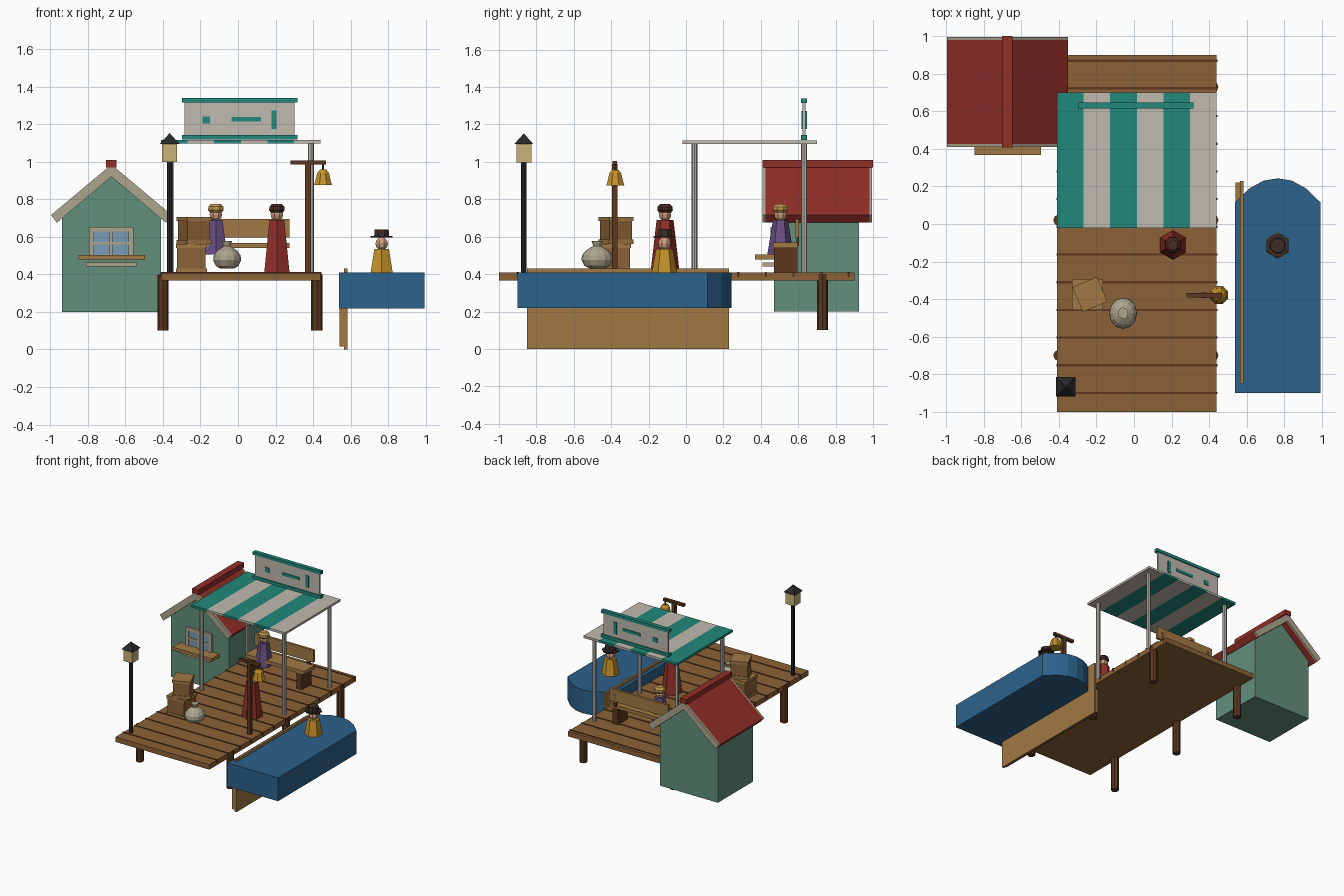
import bpy, bmesh, math
from mathutils import Matrix, Vector

if "Cube" in bpy.data.objects:
    bpy.data.objects.remove(bpy.data.objects["Cube"])

mats = {}

def paint(ob, rgb):
    """Assign a shared material from an 0-255 colour."""
    if rgb not in mats:
        m = bpy.data.materials.new("paint_%d" % len(mats))
        m.diffuse_color = [(c / 255) ** 2.2 for c in rgb] + [1]
        m.use_nodes = True
        m.node_tree.nodes["Principled BSDF"].inputs["Base Color"].default_value = m.diffuse_color
        mats[rgb] = m
    ob.data.materials.append(mats[rgb])

def finish(name, bm, rgb):
    bmesh.ops.recalc_face_normals(bm, faces=bm.faces)
    me = bpy.data.meshes.new(name)
    bm.to_mesh(me)
    bm.free()
    ob = bpy.data.objects.new(name, me)
    bpy.context.collection.objects.link(ob)
    paint(ob, rgb)
    return ob

def box(name, x, y, z, rgb, rot=0):
    """Box from (min, max) ranges, optionally turned about its own z axis."""
    bm = bmesh.new()
    bmesh.ops.create_cube(bm, size=1)
    c = Vector([(r[0] + r[1]) / 2 for r in (x, y, z)])
    s = [r[1] - r[0] for r in (x, y, z)]
    bm.transform(Matrix.Translation(c) @ Matrix.Rotation(math.radians(rot), 4, 'Z')
                 @ Matrix.Diagonal((*s, 1)))
    return finish(name, bm, rgb)

def lathe(name, x, y, prof, rgb, n=8, turn=0, sy=1):
    """Stack of n-sided rings through (radius, z) points, capped at both ends."""
    bm = bmesh.new()
    rings = []
    for r, z in prof:
        a = [math.radians(turn) + math.tau * i / n for i in range(n)]
        rings.append([bm.verts.new((x + r * math.cos(t), y + sy * r * math.sin(t), z)) for t in a])
    for lo, hi in zip(rings, rings[1:]):
        for i in range(n):
            j = (i + 1) % n
            bm.faces.new((lo[i], lo[j], hi[j], hi[i]))
    bm.faces.new(rings[0])
    bm.faces.new(rings[-1])
    bmesh.ops.remove_doubles(bm, verts=bm.verts, dist=1e-4)
    return finish(name, bm, rgb)

def prism(name, pts, axis, a, b, rgb):
    """Outline in XZ pushed along Y, or in XY pushed along Z."""
    bm = bmesh.new()
    f = bm.faces.new([bm.verts.new((p, a, q) if axis == 'Y' else (p, q, a)) for p, q in pts])
    new = bmesh.ops.extrude_face_region(bm, geom=[f])['geom']
    d = (0, b - a, 0) if axis == 'Y' else (0, 0, b - a)
    bmesh.ops.translate(bm, vec=d, verts=[v for v in new if isinstance(v, bmesh.types.BMVert)])
    return finish(name, bm, rgb)

WOOD, DARK, TAN = (139, 98, 58), (92, 58, 36), (160, 120, 70)
TEAL, PALE, RED = (38, 135, 122), (190, 184, 174), (145, 50, 44)
GREEN, CREAM, BLACK = (98, 143, 122), (172, 163, 140), (44, 44, 46)
SKIN, GOLD, BLUE = (205, 160, 125), (195, 145, 45), (48, 98, 138)

# Dock with seams and piles
box("dock_deck", (-.41, .44), (-1, .9), (.367, .408), WOOD)
for i in range(13):
    y = -.9 + .1475 * i
    box("deck_seam", (-.414, .444), (y - .006, y + .006), (.385, .412), DARK)
for x in (-.4, .42):
    for y in (-.7, .02, .73):
        lathe("dock_pile", x, y, [(.03, .1), (.03, .4)], DARK)

# Boat and the board beside it
arc = [(-.228, .115), (-.15, .19), (-.075, .231), (0, .243), (.075, .231), (.15, .19), (.228, .115)]
hull = [(.228, -.9), (-.228, -.9)] + arc
prism("boat_hull", [(.765 + x, y) for x, y in hull], 'Z', .218, .41, BLUE)
box("side_board", (.565, .582), (-.85, .23), (0, .43), TAN)
box("side_board_backing", (.54, .565), (-.85, .22), (.015, .218), TAN)

# House with gable roof
hx = -.674
prism("house_walls", [(hx - .263, .2), (hx + .263, .2), (hx + .263, .745), (hx, .945), (hx - .263, .745)],
      'Y', .47, .925, GREEN)
chevron = [(hx + x, z) for x, z in ((-.322, .715), (-.29, .675), (0, .92), (.29, .675), (.322, .715), (0, .985))]
prism("roof", chevron, 'Y', .425, .98, RED)
prism("front_barge_board", chevron, 'Y', .41, .425, CREAM)
prism("back_barge_board", chevron, 'Y', .98, .995, CREAM)
box("roof_ridge", (hx - .028, hx + .028), (.408, 1), (.97, 1.01), RED)

# Window, counter and sill
box("window_panes", (-.775, -.575), (.46, .472), (.49, .64), (120, 155, 180))
for x in (-.78, -.675, -.57):
    w = .008 if x == -.675 else .013
    box("window_upright", (x - w, x + w), (.452, .472), (.48, .65), CREAM)
for z, w in ((.49, .012), (.565, .007), (.64, .012)):
    box("window_rail", (-.793, -.557), (.453, .472), (z - w, z + w), CREAM)
box("window_counter", (-.85, -.495), (.368, .475), (.478, .504), TAN)
box("window_sill", (-.81, -.54), (.41, .475), (.442, .462), CREAM)

# Striped awning on four posts
w = .85 / 6
for i in range(6):
    box("awning_stripe", (-.41 + i * w, -.41 + (i + 1) * w), (-.02, .7), (1.097, 1.115), PALE if i % 2 else TEAL)
for x in (-.36, .388):
    for y in (.045, .632):
        lathe("awning_post", x, y, [(.016, .4), (.016, 1.1)], PALE)

# Sign board with plain marks on both faces
box("sign_board", (-.285, .3), (.624, .64), (1.13, 1.325), PALE)
for z in (1.118, 1.315):
    box("sign_trim", (-.298, .318), (.616, .648), (z, z + .025), TEAL)
for x, z in (((-.19, -.15), (1.203, 1.24)), ((-.035, .122), (1.215, 1.238)), ((.178, .206), (1.175, 1.272))):
    box("sign_mark", x, (.618, .646), z, TEAL)

# Bench
box("bench_seat", (-.26, .275), (.465, .6), (.54, .568), TAN)
box("bench_back", (-.26, .275), (.585, .605), (.595, .695), TAN)
for x in (-.24, .2):
    box("bench_leg", (x, x + .05), (.47, .595), (.408, .545), DARK)
    box("bench_back_support", (x + .01, x + .04), (.59, .605), (.55, .66), DARK)

# Lamp post
lathe("lamp_pole", -.364, -.867, [(.015, .4), (.015, 1)], BLACK)
box("lantern", (-.404, -.324), (-.907, -.827), (.998, 1.1), (200, 178, 120))
lathe("lantern_roof", -.364, -.867, [(.073, 1.095), (.0, 1.152)], BLACK, 4, 45)

# Bell post
box("bell_post", (.358, .388), (-.395, -.365), (.4, .99), DARK)
box("bell_arm", (.28, .468), (-.392, -.368), (.985, 1.006), DARK)
lathe("bell_hanger", .453, -.378, [(.006, .95), (.006, .99)], DARK, 6)
lathe("bell", .453, -.378, [(.052, .875), (.045, .895), (.034, .94), (.018, .958)], GOLD, 8, 22.5)

# Two crates with rims
for x, s, z0, z1, rot in ((-.248, .082, .408, .562, 0), (-.235, .071, .562, .705, 23)):
    y, e = -.375, s - .006
    box("crate", (x - e, x + e), (y - e, y + e), (z0, z1 - .002), WOOD, rot)
    for a in (z0, z1 - .022):
        box("crate_rim", (x - s, x + s), (y - s, y + s), (a, a + .022), TAN, rot)

# Sack
lathe("sack", -.058, -.475, [(.035, .43), (.06, .445), (.074, .475), (.072, .5), (.055, .525), (.03, .543),
                             (.018, .55), (.027, .578)], CREAM, 12, 0, 1.13)

# Low-poly people: robe, head, then hair or hat
def person(x, y, z0, z1, r0, r1, rgb, cap, cap_rgb):
    lathe("robe", x, y, [(r0, z0), (r1, z1)], rgb, 6, 30)
    h = .036
    prof = [(h * math.sin(math.pi * i / 6), z1 + .028 - h * math.cos(math.pi * i / 6)) for i in range(7)]
    lathe("head", x, y, prof, SKIN, 8, 22.5)
    lathe("headwear", x, y, [(r, z1 + z) for r, z in cap], cap_rgb, 8, 22.5)

hair = [(.036, .04), (.045, .052), (.043, .07), (.028, .085)]
person(.207, -.112, .408, .69, .078, .045, RED, hair, (75, 48, 38))
person(-.118, .505, .505, .69, .07, .04, (105, 80, 130), hair, (190, 150, 80))
hat = [(.063, .06), (.063, .07), (.043, .07), (.04, .105)]
person(.765, -.115, .408, .535, .068, .045, GOLD, hat, (62, 48, 42))
